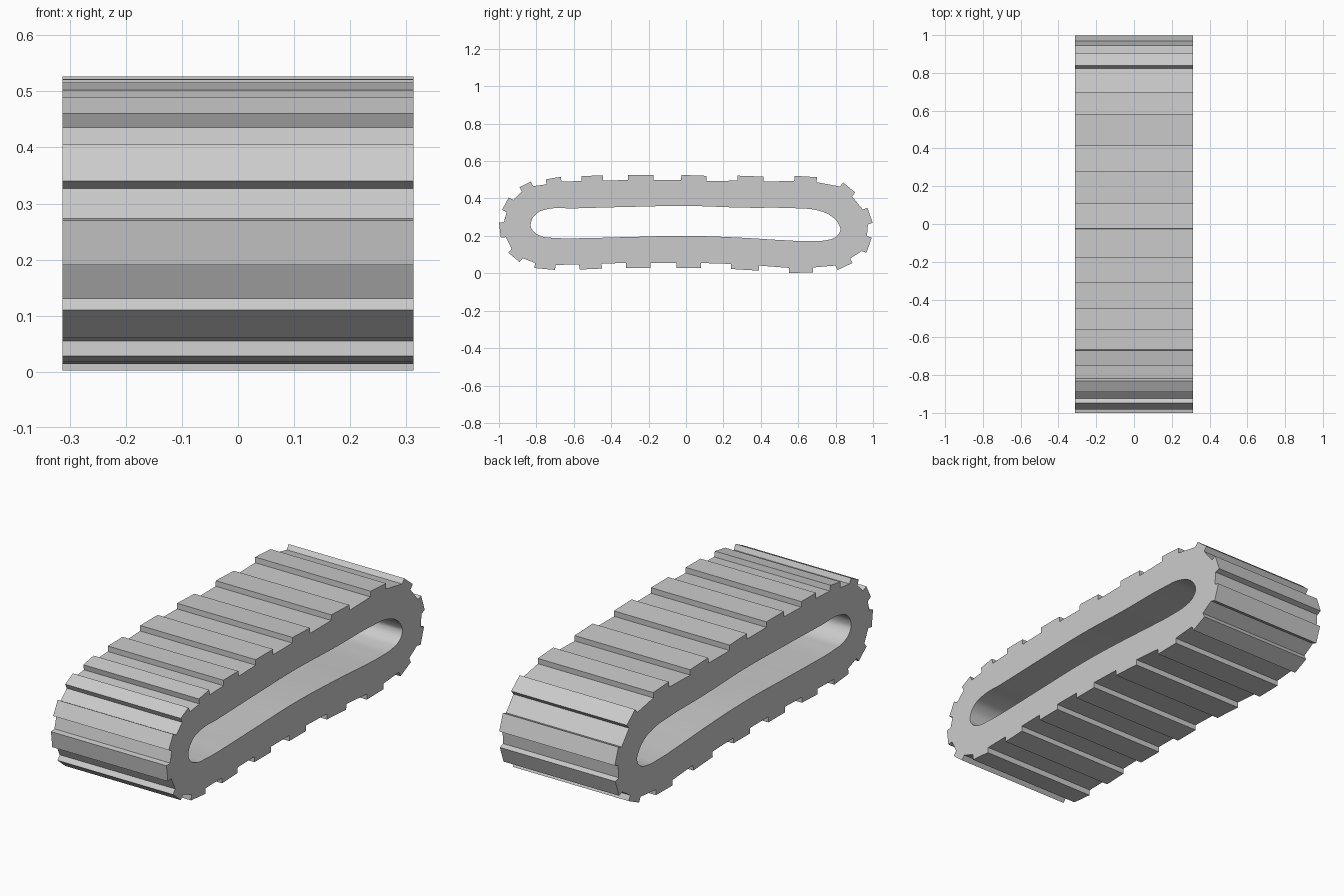
import bpy, math
from mathutils import Vector

if "Cube" in bpy.data.objects:
    bpy.data.objects.remove(bpy.data.objects["Cube"])

HALF_WIDTH = 0.313
LUG_DEPTH = 0.027

# Outer edge of each tread lug in side view, clockwise: (y0, z0, y1, z1)
lugs = [
    (-0.75, 0.502, -0.67, 0.516), (-0.56, 0.521, -0.445, 0.522),
    (-0.31, 0.526, -0.175, 0.526), (-0.025, 0.526, 0.11, 0.521),
    (0.275, 0.522, 0.415, 0.517), (0.58, 0.521, 0.70, 0.514),
    (0.84, 0.485, 0.905, 0.432), (0.97, 0.35, 0.998, 0.27),
    (0.993, 0.19, 0.965, 0.11), (0.89, 0.055, 0.81, 0.017),
    (0.68, 0.004, 0.55, 0.002), (0.39, 0.014, 0.24, 0.023),
    (0.08, 0.028, -0.05, 0.028), (-0.19, 0.028, -0.32, 0.028),
    (-0.45, 0.025, -0.57, 0.020), (-0.70, 0.018, -0.81, 0.028),
    (-0.89, 0.06, -0.95, 0.11), (-0.99, 0.19, -1.0, 0.27),
    (-0.983, 0.34, -0.948, 0.405), (-0.89, 0.46, -0.83, 0.49),
]

# Smooth inner opening of the belt
opening = [
    (-0.83, 0.265), (-0.80, 0.318), (-0.74, 0.343), (-0.60, 0.347),
    (-0.30, 0.355), (0, 0.36), (0.30, 0.351), (0.60, 0.347), (0.70, 0.337),
    (0.78, 0.303), (0.82, 0.255), (0.825, 0.23), (0.80, 0.194),
    (0.75, 0.177), (0.65, 0.172), (0.50, 0.178), (0.30, 0.19), (0, 0.20),
    (-0.30, 0.194), (-0.50, 0.189), (-0.70, 0.189), (-0.775, 0.199),
    (-0.82, 0.23),
]

# Rise from groove to lug and back for every tread
outline = []
for y0, z0, y1, z1 in lugs:
    a, b = Vector((y0, z0)), Vector((y1, z1))
    d = (b - a).normalized()
    inward = Vector((d.y, -d.x)) * LUG_DEPTH
    outline += [a + inward, a, b, b + inward]

# Filled side profile, extruded to the belt width
curve = bpy.data.curves.new("track_belt", 'CURVE')
curve.dimensions = '2D'
curve.fill_mode = 'BOTH'
curve.extrude = HALF_WIDTH
outer = curve.splines.new('POLY')
outer.points.add(len(outline) - 1)
for p, co in zip(outer.points, outline):
    p.co = (co.x, co.y, 0, 1)
outer.use_cyclic_u = True

inner = curve.splines.new('BEZIER')
inner.bezier_points.add(len(opening) - 1)
for p, (y, z) in zip(inner.bezier_points, opening):
    p.co = (y, z, 0)
    p.handle_left_type = p.handle_right_type = 'AUTO'
inner.use_cyclic_u = True
inner.resolution_u = 8

belt = bpy.data.objects.new("track_belt", curve)
bpy.context.collection.objects.link(belt)
belt.rotation_euler = (math.pi / 2, 0, math.pi / 2)
bpy.context.view_layer.objects.active = belt
belt.select_set(True)
bpy.ops.object.convert(target='MESH')

# Weld caps to the sides and keep the lug edges crisp
bpy.ops.object.mode_set(mode='EDIT')
bpy.ops.mesh.select_all(action='SELECT')
bpy.ops.mesh.remove_doubles(threshold=0.0001)
bpy.ops.mesh.normals_make_consistent(inside=False)
bpy.ops.object.mode_set(mode='OBJECT')
bpy.ops.object.shade_smooth_by_angle(angle=math.radians(12))
